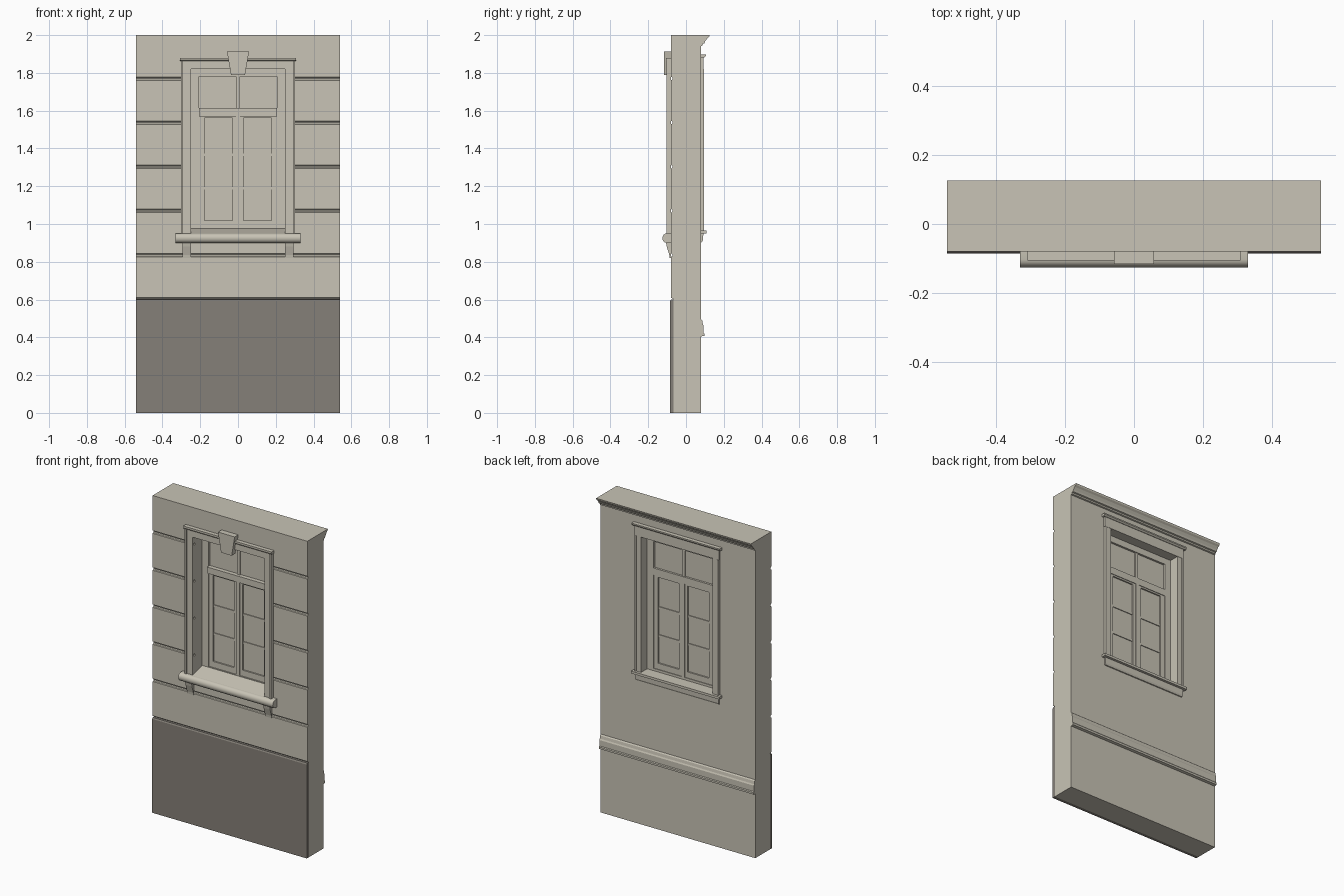
import bpy
import bmesh
import math

old = bpy.data.objects.get("Cube")
if old:
    bpy.data.objects.remove(old, do_unlink=True)


def material(name, rgb):
    m = bpy.data.materials.new(name)
    m.use_nodes = True
    m.diffuse_color = (*rgb, 1)
    m.node_tree.nodes["Principled BSDF"].inputs["Base Color"].default_value = (*rgb, 1)
    return m


STONE = material("warm_stone", (0.58, 0.55, 0.465))
DARK = material("dark_plinth_stone", (0.235, 0.215, 0.188))


def add_prism(bm, pts, a, b, axis="x"):
    """Extrude a closed outline: (y, z) points along x, or (x, z) points along y."""
    place = (lambda p, t: (t, p[0], p[1])) if axis == "x" else (lambda p, t: (p[0], t, p[1]))
    ends = [[bm.verts.new(place(p, t)) for p in pts] for t in (a, b)]
    bm.faces.new(ends[0])
    bm.faces.new(ends[1][::-1])
    for i in range(len(pts)):
        j = (i + 1) % len(pts)
        bm.faces.new((ends[0][i], ends[1][i], ends[1][j], ends[0][j]))


def add_box(bm, x0, x1, y0, y1, z0, z1):
    add_prism(bm, [(y0, z0), (y1, z0), (y1, z1), (y0, z1)], x0, x1)


def finish(name, bm, mat=STONE):
    bmesh.ops.recalc_face_normals(bm, faces=bm.faces)
    mesh = bpy.data.meshes.new(name)
    bm.to_mesh(mesh)
    bm.free()
    mesh.materials.append(mat)
    ob = bpy.data.objects.new(name, mesh)
    bpy.context.collection.objects.link(ob)
    return ob


def boxes(name, *dims):
    bm = bmesh.new()
    for d in dims:
        add_box(bm, *d)
    return finish(name, bm)


def prism(name, pts, a, b, axis="x", mat=STONE):
    bm = bmesh.new()
    add_prism(bm, pts, a, b, axis)
    return finish(name, bm, mat)


W = 0.54                  # half width of the wall
F, B = -0.08, 0.08        # wall front and back
OX, OZ0, OZ1 = 0.25, 0.95, 1.82   # window opening

# Wall with half-round grooves along its front
outline = [(B, 2), (B, 0), (-0.065, 0), (-0.065, 0.6), (F, 0.61)]
for z in (0.835, 1.07, 1.303, 1.537, 1.77):
    for k in range(5):
        t = math.pi * k / 4
        outline.append((F + 0.009 * math.sin(t), z - 0.009 * math.cos(t)))
outline.append((F, 2))
wall = prism("wall", outline, -W, W)

# Cut the window opening through the wall
cutter = boxes("opening_cutter", (-OX, OX, -0.3, 0.3, OZ0, OZ1))
cutter.hide_render = True
mod = wall.modifiers.new("opening", "BOOLEAN")
mod.operation, mod.solver, mod.object = "DIFFERENCE", "EXACT", cutter
bpy.context.view_layer.update()
cut = bpy.data.meshes.new_from_object(wall.evaluated_get(bpy.context.evaluated_depsgraph_get()))
wall.modifiers.clear()
wall.data = cut
bpy.data.objects.remove(cutter, do_unlink=True)

# Plinth, back cornice and back chair rail
prism("plinth", [(-0.065, 0), (-0.085, 0), (-0.085, 0.592), (-0.08, 0.6), (-0.065, 0.6)], -W, W, mat=DARK)
prism("back_cornice", [(B, 2), (0.125, 2), (0.122, 1.99), (0.112, 1.982), (0.102, 1.968),
                       (0.097, 1.957), (0.089, 1.954), (0.088, 1.945), (B, 1.942)], -W, W)
prism("back_chair_rail", [(B, 0.495), (0.086, 0.488), (0.089, 0.47), (0.093, 0.462),
                          (0.093, 0.425), (0.097, 0.42), (0.097, 0.408), (B, 0.405)], -W, W)

# Front architrave: flat band with a raised outer fillet, and a cap
parts = []
for s in (-1, 1):
    parts.append((s * 0.25, s * 0.29, -0.095, F, OZ0, 1.862))
    parts.append((s * 0.29, s * 0.303, -0.103, F, OZ0, 1.862))
parts.append((-0.25, 0.25, -0.095, F, OZ1, 1.862))
boxes("front_architrave", *parts)
prism("front_architrave_cap", [(F, 1.862), (-0.1, 1.862), (-0.106, 1.868), (-0.106, 1.88), (F, 1.88)],
      -0.308, 0.308)
prism("keystone", [(-0.037, 1.788), (0.037, 1.788), (0.058, 1.912), (-0.058, 1.912)], -0.116, F, "y")

# Front sill with a rounded nose, sloping up to the frame, and its brackets
nose = [(-0.103 - 0.022 * math.sin(math.pi * k / 8), 0.925 - 0.025 * math.cos(math.pi * k / 8))
        for k in range(9)]
sill = prism("front_sill", [(F, 0.9)] + nose + [(F, OZ0)], -0.33, 0.33)
prism("sloped_sill", [(-0.1, 0.948), (-0.1, 0.95), (0, 0.975), (0, 0.948)], -OX, OX)
bm = bmesh.new()
for s in (-1, 1):
    add_prism(bm, [(F, 0.9), (-0.106, 0.9), (-0.102, 0.88), (-0.088, 0.835), (-0.086, 0.82), (F, 0.82)],
              s * 0.25, s * 0.295)
finish("sill_brackets", bm)

# Fixed window frame with transom and upper mullion
Y0, Y1 = 0.0, 0.03
frame = [(s * 0.206, s * OX, Y0, Y1, OZ0, OZ1) for s in (-1, 1)]
frame += [(-0.206, 0.206, Y0, Y1, 1.78, OZ1),
          (-0.206, 0.206, Y0, Y1, OZ0, 0.98),
          (-0.206, 0.206, -0.008, Y1, 1.57, 1.603),
          (-0.206, 0.206, -0.014, Y1, 1.603, 1.613),
          (-0.01, 0.01, 0.005, 0.025, 1.613, 1.78)]
boxes("window_frame", *frame)

# Pair of casements with glazing bars
sash = []
for s in (-1, 1):
    sash += [(s * 0.178, s * 0.206, 0.004, 0.026, 0.98, 1.57),
             (s * 0.001, s * 0.03, 0.004, 0.026, 0.98, 1.57),
             (s * 0.03, s * 0.178, 0.004, 0.026, 0.98, 1.018),
             (s * 0.03, s * 0.178, 0.004, 0.026, 1.56, 1.57)]
    for z in (1.19, 1.367):
        sash.append((s * 0.03, s * 0.178, 0.008, 0.022, z - 0.007, z + 0.007))
boxes("casements", *sash)
boxes("meeting_strip", (-0.011, 0.011, -0.003, 0.03, 0.98, 1.57))
boxes("window_panes", (-0.206, 0.206, 0.013, 0.017, 0.98, 1.78))

# Back casing: sides, head with moulded cap, stool and apron
side = []
for s in (-1, 1):
    side.append((s * 0.25, s * 0.282, B, 0.091, 0.965, OZ1))
    side.append((s * 0.282, s * 0.292, B, 0.096, 0.965, OZ1))
boxes("back_side_casings", *side)
boxes("back_head_casing", (-0.295, 0.295, B, 0.093, OZ1, 1.882))
prism("back_head_cap", [(B, 1.882), (0.096, 1.882), (0.105, 1.89), (0.105, 1.898), (B, 1.898)], -0.308, 0.308)
boxes("back_stool", (-0.308, 0.308, B, 0.108, OZ0, 0.965), (-OX, OX, Y1, B, OZ0, 0.965))
prism("back_apron", [(B, OZ0), (0.092, OZ0), (0.09, 0.915), (0.085, 0.905), (B, 0.903)], -0.29, 0.29)

# Smooth the rounded sill nose
bpy.ops.object.select_all(action="DESELECT")
sill.select_set(True)
bpy.context.view_layer.objects.active = sill
bpy.ops.object.shade_smooth_by_angle(angle=math.radians(35))
